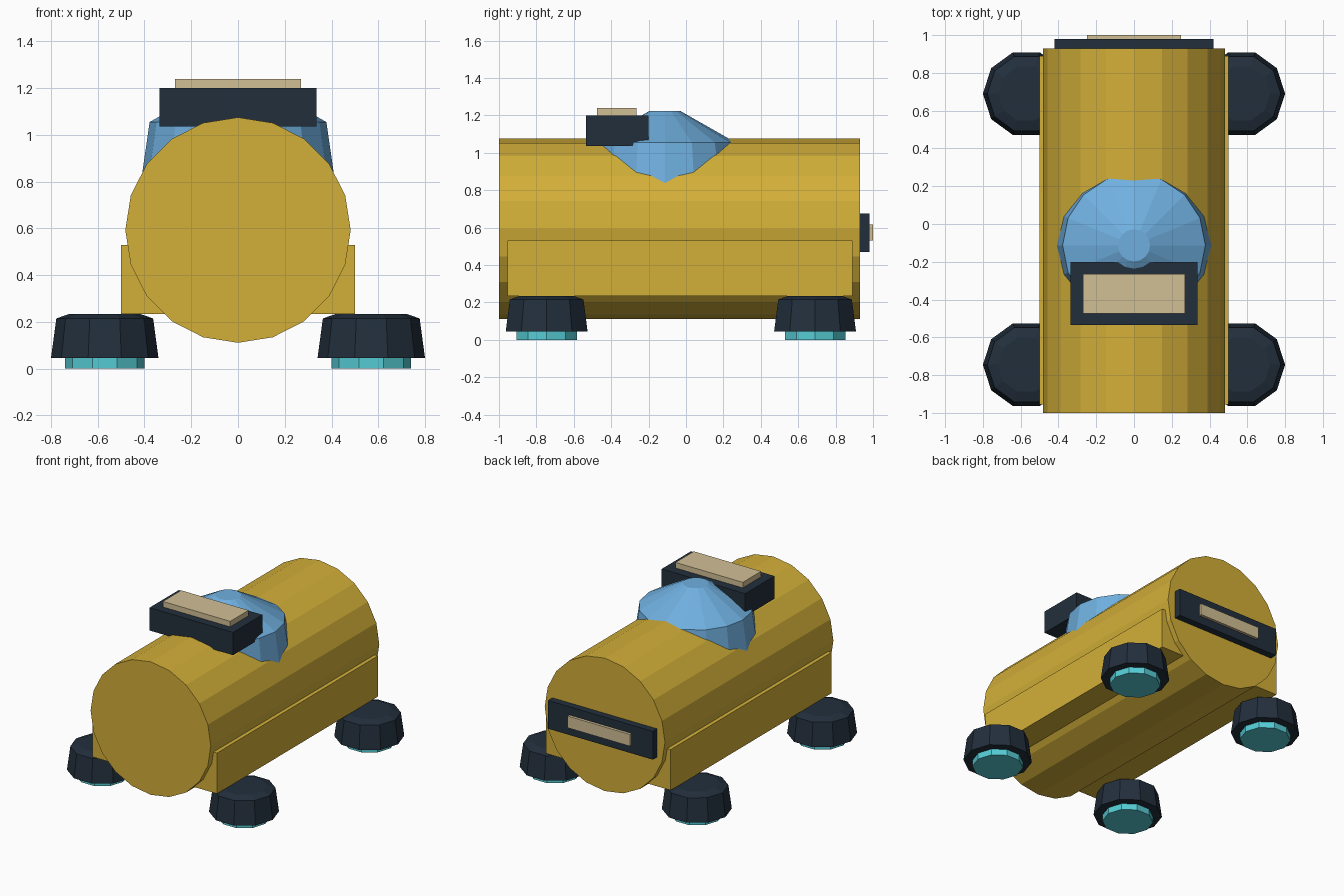
import bpy
import bmesh
from math import cos, sin, tau

cube = bpy.data.objects.get("Cube")
if cube:
    bpy.data.objects.remove(cube, do_unlink=True)


def material(name, color):
    mat = bpy.data.materials.new(name)
    mat.use_nodes = True
    mat.diffuse_color = (*color, 1)
    bsdf = next(n for n in mat.node_tree.nodes if n.type == 'BSDF_PRINCIPLED')
    bsdf.inputs["Base Color"].default_value = (*color, 1)
    return mat


gold = material("golden yellow", (0.65, 0.43, 0.04))
blue = material("sky blue", (0.16, 0.43, 0.74))
navy = material("dark navy", (0.016, 0.028, 0.045))
cyan = material("cyan", (0.09, 0.60, 0.66))
cream = material("cream", (0.64, 0.52, 0.30))


def finish(name, bm, mat):
    bmesh.ops.recalc_face_normals(bm, faces=bm.faces)
    mesh = bpy.data.meshes.new(name)
    bm.to_mesh(mesh)
    bm.free()
    mesh.materials.append(mat)
    obj = bpy.data.objects.new(name, mesh)
    bpy.context.collection.objects.link(obj)
    return obj


def box(name, x, y, z, mat):
    """Box between the given (low, high) pairs."""
    bm = bmesh.new()
    bmesh.ops.create_cube(bm, size=1)
    for v in bm.verts:
        v.co = [lo + (c + 0.5) * (hi - lo) for c, (lo, hi) in zip(v.co, (x, y, z))]
    return finish(name, bm, mat)


def lathe(name, profile, sides, place, mat):
    """Capped solid of (radius, height) rings; place maps a, b, h to a point."""
    bm = bmesh.new()
    rings = []
    for r, h in profile:
        rings.append([bm.verts.new(place(r * cos(tau * i / sides),
                                         r * sin(tau * i / sides), h))
                      for i in range(sides)])
    for low, high in zip(rings, rings[1:]):
        for i in range(sides):
            j = (i + 1) % sides
            bm.faces.new((low[i], low[j], high[j], high[i]))
    bm.faces.new(rings[0])
    bm.faces.new(rings[-1])
    return finish(name, bm, mat)


# Barrel body lying along y
lathe("body", [(0.482, -1.0), (0.482, 0.93)], 20,
      lambda a, b, h: (a, h, b + 0.593), gold)

# Side skirts and the four feet
for side, s in (("left", 1), ("right", -1)):
    box(side + "_skirt", sorted((s * 0.30, s * 0.50)), (-0.955, 0.89),
        (0.235, 0.53), gold)
    for end, y in (("front", -0.745), ("back", 0.69)):
        def at_foot(a, b, h):
            return (s * (0.57 + a), y + b, h)
        lathe(f"{end}_{side}_foot",
              [(0.23, 0.045), (0.207, 0.215), (0.15, 0.235)], 10, at_foot, navy)
        lathe(f"{end}_{side}_foot_pad", [(0.17, 0.0), (0.17, 0.05)], 10,
              at_foot, cyan)

# Faceted dome on top
lathe("dome", [(0.415, 0.80), (0.378, 1.055), (0.085, 1.222)], 16,
      lambda a, b, h: (a, b - 0.113, h), blue)

# Box in front of the dome, with its light panel
box("top_box", (-0.335, 0.335), (-0.535, -0.20), (1.035, 1.20), navy)
box("top_panel", (-0.27, 0.27), (-0.475, -0.265), (1.19, 1.24), cream)

# Plate on the back end, with its light strip
box("back_plate", (-0.42, 0.42), (0.92, 0.98), (0.47, 0.675), navy)
box("back_strip", (-0.25, 0.25), (0.97, 1.0), (0.53, 0.615), cream)
